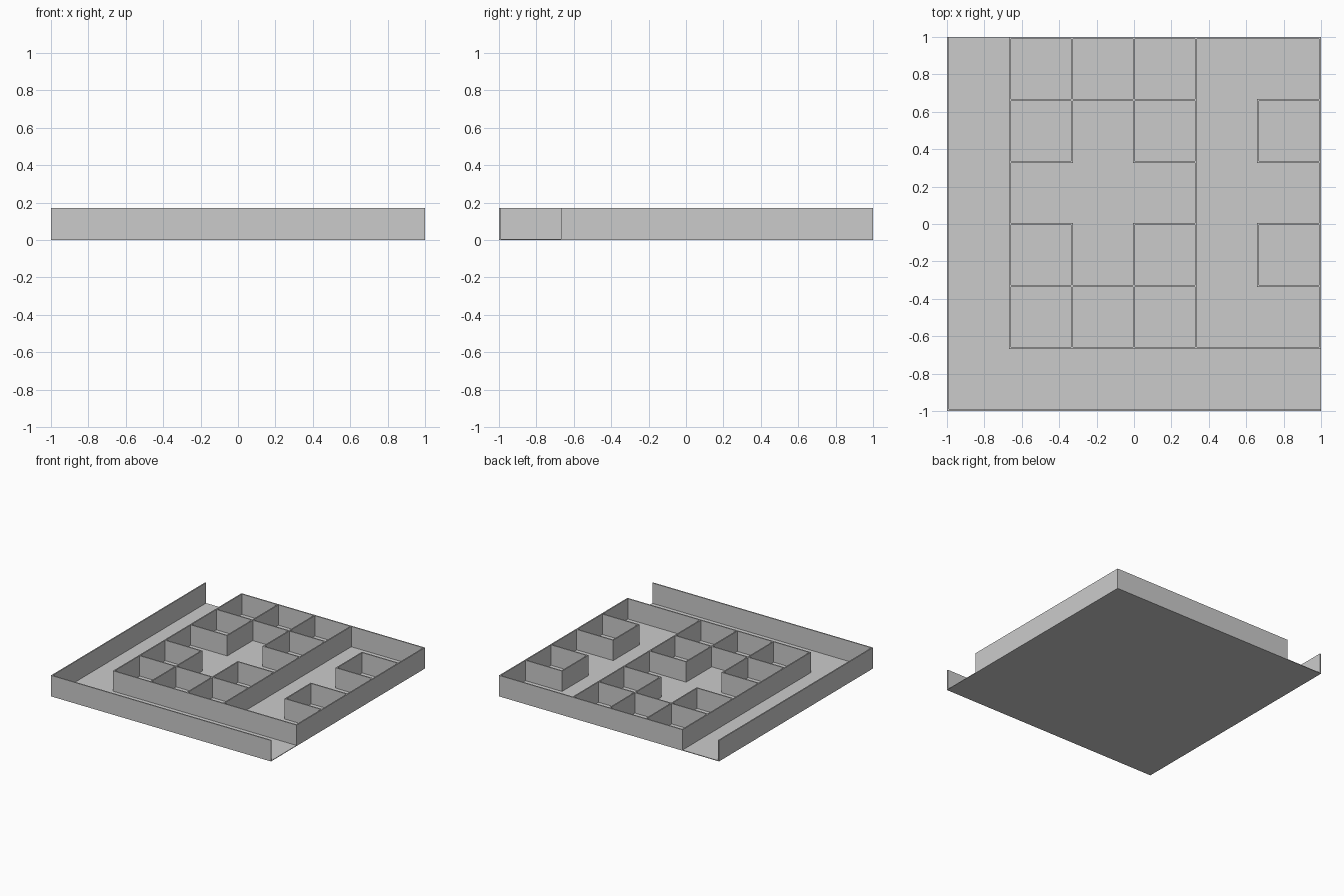
import bpy, bmesh

if "Cube" in bpy.data.objects:
    bpy.data.objects.remove(bpy.data.objects["Cube"])

P = 0.995 / 3      # grid pitch
T = 0.01           # wall thickness
H = 0.172          # wall height


def add_boxes(name, boxes):
    bm = bmesh.new()
    for x0, x1, y0, y1, z0, z1 in boxes:
        geom = bmesh.ops.create_cube(bm, size=1)["verts"]
        for v in geom:
            v.co.x = x1 if v.co.x > 0 else x0
            v.co.y = y1 if v.co.y > 0 else y0
            v.co.z = z1 if v.co.z > 0 else z0
    me = bpy.data.meshes.new(name)
    bm.to_mesh(me)
    bm.free()
    ob = bpy.data.objects.new(name, me)
    bpy.context.collection.objects.link(ob)
    return ob


def wall(xa, ya, xb, yb):
    # wall between two grid nodes (-3..3), run through the corners
    h = T / 2
    return (xa * P - h, xb * P + h, ya * P - h, yb * P + h, 0, H)


# floor
add_boxes("floor", [(-1, 1, -1, 1, 0, 0.005)])

# outer L-shaped wall, leaving an entry at each end
add_boxes("outer_wall", [wall(-3, -3, -3, 3), wall(-3, -3, 3, -3)])

# walls around the inner block
add_boxes("inner_perimeter", [
    wall(-2, -2, 3, -2), wall(-2, -2, -2, 3),
    wall(3, -2, 3, 3), wall(-2, 3, 3, 3), wall(1, -2, 1, 3)])

# partitions of the left rooms
rooms = [wall(-2, y, 1, y) for y in (-1, 2)]
for x in (-1, 0):
    rooms += [wall(x, -2, x, 0), wall(x, 1, x, 3)]
for y in (0, 1):
    rooms += [wall(-2, y, -1, y), wall(0, y, 1, y)]
add_boxes("room_partitions", rooms)

# two small closets on the right
closets = []
for y in (-1, 1):
    closets += [wall(2, y, 3, y), wall(2, y + 1, 3, y + 1), wall(2, y, 2, y + 1)]
add_boxes("closet_walls", closets)
